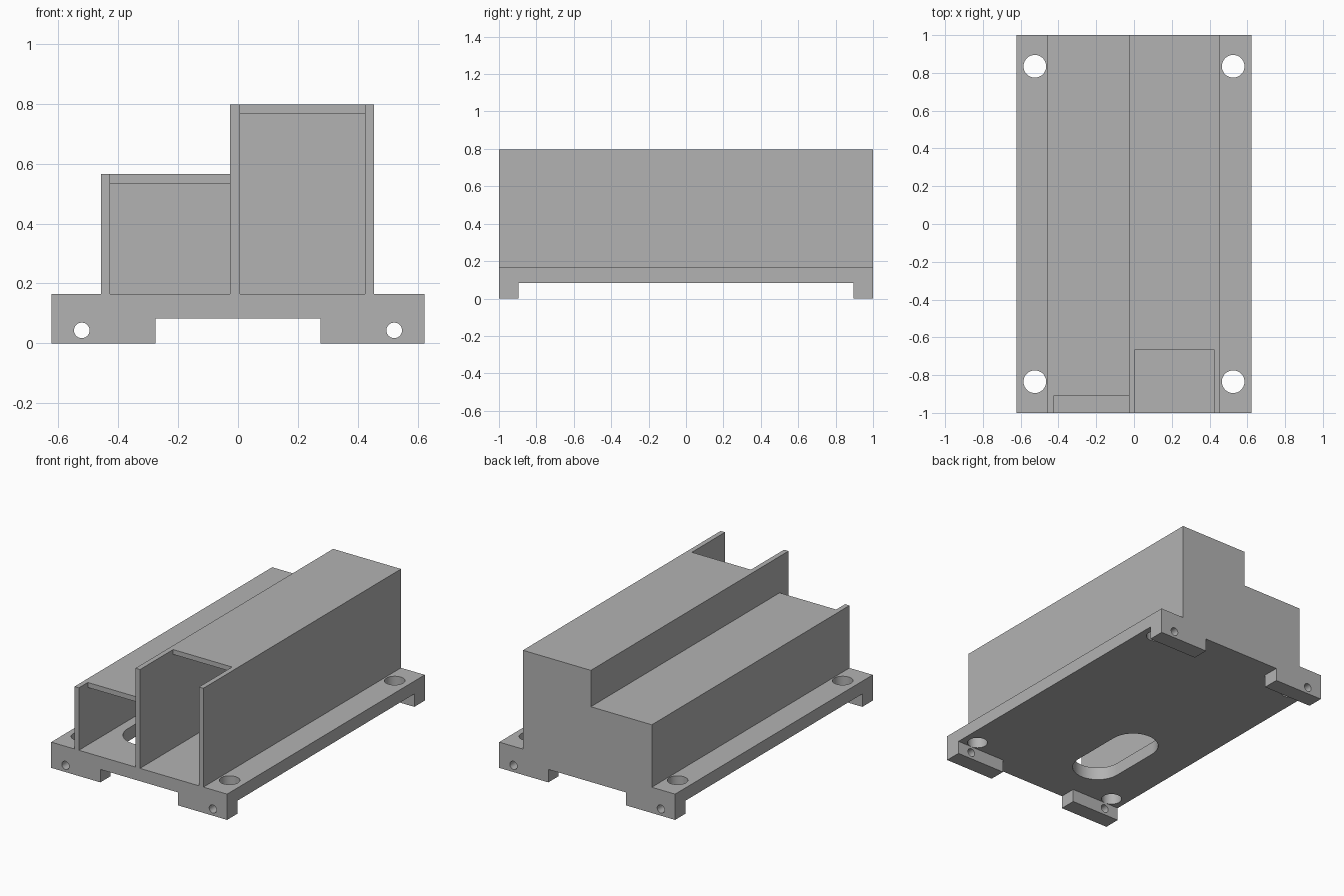
import bpy
import bmesh
import math

if "Cube" in bpy.data.objects:
    bpy.data.objects.remove(bpy.data.objects["Cube"], do_unlink=True)

grey = bpy.data.materials.new("plain grey")
grey.use_nodes = True
GREY = (0.45, 0.45, 0.45, 1)
grey.diffuse_color = GREY
grey.node_tree.nodes["Principled BSDF"].inputs["Base Color"].default_value = GREY


def prism(name, outline, axis, start, end):
    """Extrude a closed outline along y (outline in x, z) or z (outline in x, y)."""
    bm = bmesh.new()
    place = (lambda a, b: (a, start, b)) if axis == "y" else (lambda a, b: (a, b, start))
    face = bm.faces.new([bm.verts.new(place(a, b)) for a, b in outline])
    grown = bmesh.ops.extrude_face_region(bm, geom=[face])["geom"]
    moved = [v for v in grown if isinstance(v, bmesh.types.BMVert)]
    shift = (0, end - start, 0) if axis == "y" else (0, 0, end - start)
    bmesh.ops.translate(bm, verts=moved, vec=shift)
    bmesh.ops.recalc_face_normals(bm, faces=bm.faces)
    mesh = bpy.data.meshes.new(name)
    bm.to_mesh(mesh)
    bm.free()
    mesh.materials.append(grey)
    obj = bpy.data.objects.new(name, mesh)
    bpy.context.collection.objects.link(obj)
    return obj


def box(name, x0, x1, y0, y1, z0, z1):
    return prism(name, [(x0, y0), (x1, y0), (x1, y1), (x0, y1)], "z", z0, z1)


def capsule(x, y, radius, half=0, steps=24):
    """Circle outline, stretched along its second axis when half is set."""
    points = []
    for end in (1, -1):
        for i in range(steps + (1 if half else 0)):
            a = math.pi * i / steps + (0 if end > 0 else math.pi)
            points.append((x + radius * math.cos(a), y + end * half + radius * math.sin(a)))
    return points


def cut(target, cutter):
    bpy.context.view_layer.objects.active = target
    mod = target.modifiers.new("cut", "BOOLEAN")
    mod.operation = "DIFFERENCE"
    mod.solver = "EXACT"
    mod.object = cutter
    bpy.ops.object.modifier_apply(modifier=mod.name)
    bpy.data.objects.remove(cutter, do_unlink=True)


FLOOR, PLATE = 0.165, 0.083

# Base plate: channels cut underneath leave four corner feet
base = box("base_plate", -0.623, 0.623, -1, 1, 0, FLOOR)
cut(base, box("long_channel", -0.275, 0.275, -2, 2, -1, PLATE))
cut(base, box("cross_channel", -2, 2, -0.895, 0.895, -1, PLATE))

# Mounting holes through the plate, and pin holes through the feet
for side in (-1, 1):
    for end in (-1, 1):
        cut(base, prism("mounting_hole", capsule(side * 0.525, end * 0.835, 0.06), "z", -1, 1))
    cut(base, prism("pin_hole", capsule(side * 0.522, 0.043, 0.026), "y", -2, 2))

# Rounded slot in the floor of the low bay
cut(base, prism("floor_slot", capsule(-0.215, -0.43, 0.15, 0.165), "z", -1, 1))

# Stepped housing with a low bay and a tall bay
housing = prism("housing", [(-0.458, FLOOR), (0.455, FLOOR), (0.455, 0.798), (-0.026, 0.798),
                            (-0.026, 0.565), (-0.458, 0.565)], "y", -1, 1)

# Each bay: left edge, right edge, ceiling, front edge of the roof
for x0, x1, ceiling, roof_front in ((-0.427, -0.026, 0.533, -0.91),
                                    (0.006, 0.424, 0.767, -0.665)):
    cut(housing, box("bay", x0, x1, -2, 0.968, 0, ceiling))
    cut(housing, box("roof_notch", x0, x1, -2, roof_front, 0.3, 2))

# Smooth hole walls, keep the edges sharp
bpy.ops.object.select_all(action="DESELECT")
for obj in (base, housing):
    obj.select_set(True)
bpy.context.view_layer.objects.active = base
bpy.ops.object.shade_smooth_by_angle(angle=math.radians(30))
